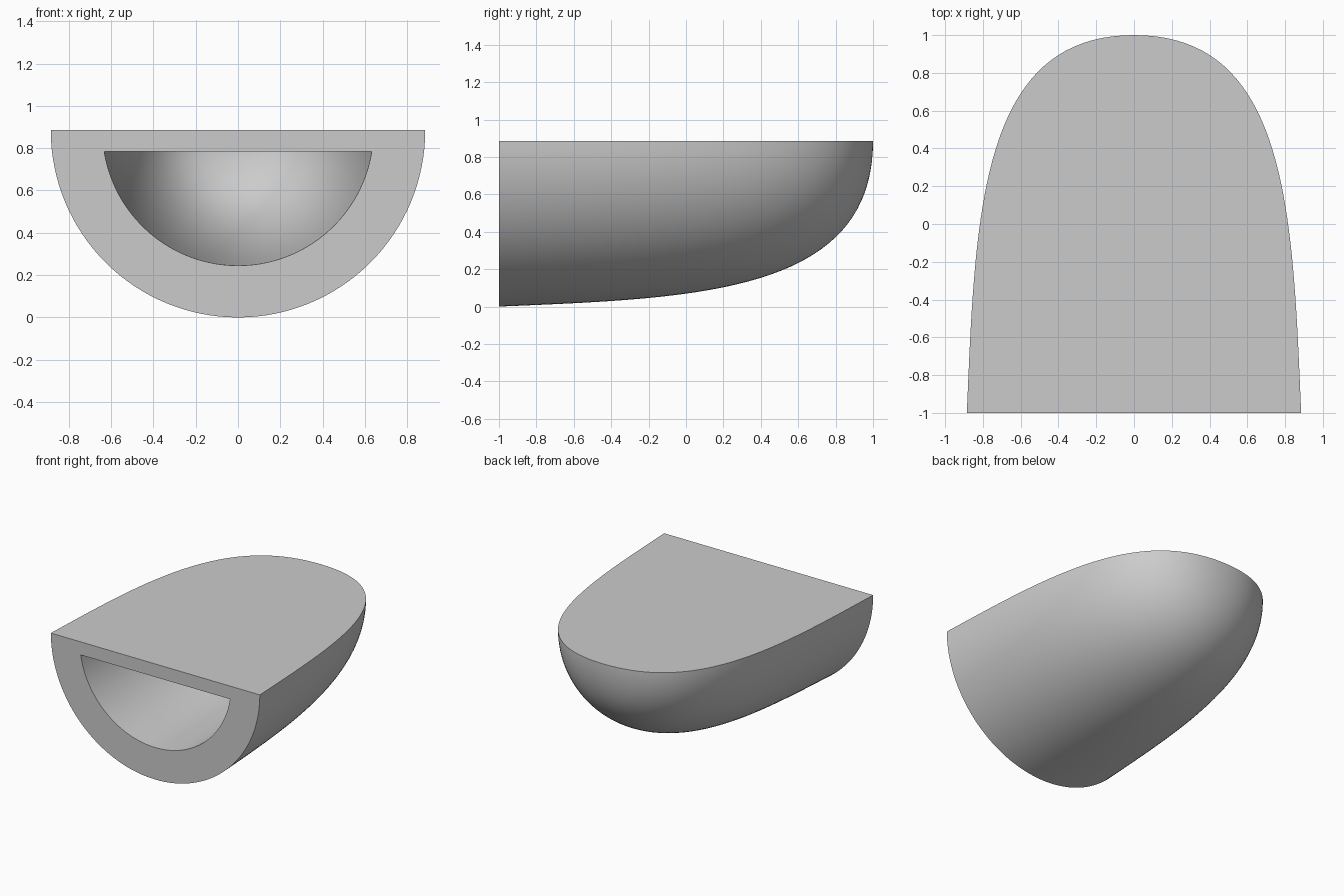
import bpy, bmesh, math

if "Cube" in bpy.data.objects:
    bpy.data.objects.remove(bpy.data.objects["Cube"])

SEG, STEPS = 64, 40
AXIS_Z, WALL, LID = 0.885, 0.245, 0.10


def bezier(t, pts):
    s = 1 - t
    w = (s**3, 3 * s * s * t, 3 * s * t * t, t**3)
    return [sum(k * p[i] for k, p in zip(w, pts)) for i in (0, 1)]


# Side profile of the hull as (radius, y), and its inward offset for the hollow
ctrl = [(0.885, -1), (0.84, 0.05), (0.82, 1), (0, 1)]
outer = [bezier(i / STEPS, ctrl) for i in range(STEPS + 1)]
inner = []
for i, (r, y) in enumerate(outer):
    a, b = outer[max(i - 1, 0)], outer[min(i + 1, STEPS)]
    dr, dy = b[0] - a[0], b[1] - a[1]
    n = math.hypot(dr, dy)
    if i == STEPS:
        dr, dy = -n, 0
    inner.append((r - WALL * dy / n, y + WALL * dr / n))
inner[0] = (inner[0][0], -1)
# Keep only the part of the hollow that lies below its flat ceiling
kept = [p for p in inner if p[0] > LID]
(r0, y0), (r1, y1) = kept[-1], inner[len(kept)]
f = (r0 - LID) / (r0 - r1)
inner = kept + [(LID, y0 + f * (y1 - y0))]

bm = bmesh.new()


def half_shell(profile, drop):
    """Sweep arcs hanging below a flat chord; close the chord with a flat face."""
    rings = []
    for r, y in profile[:-1]:
        a0 = math.asin(drop / r)
        ring = []
        for j in range(SEG + 1):
            a = a0 + (math.pi - 2 * a0) * j / SEG
            ring.append(bm.verts.new((r * math.cos(a), y, AXIS_Z - r * math.sin(a))))
        rings.append(ring)
    tip = bm.verts.new((0, profile[-1][1], AXIS_Z - drop))
    for p, q in zip(rings, rings[1:]):
        for j in range(SEG):
            bm.faces.new((p[j], p[j + 1], q[j + 1], q[j]))
    for j in range(SEG):
        bm.faces.new((rings[-1][j], rings[-1][j + 1], tip))
    bm.faces.new([g[0] for g in rings] + [tip] + [g[-1] for g in reversed(rings)])
    return rings[0]


hull_rim = half_shell(outer, 0)
hollow_rim = half_shell(inner, LID)

# Flat front face around the opening
for j in range(SEG + 1):
    k = (j + 1) % (SEG + 1)
    bm.faces.new((hull_rim[j], hull_rim[k], hollow_rim[k], hollow_rim[j]))
bmesh.ops.recalc_face_normals(bm, faces=bm.faces)

mesh = bpy.data.meshes.new("hollow_half_dome")
bm.to_mesh(mesh)
bm.free()
body = bpy.data.objects.new("hollow_half_dome", mesh)
bpy.context.collection.objects.link(body)

grey = bpy.data.materials.new("light_grey")
grey.diffuse_color = (0.6, 0.6, 0.6, 1)
grey.use_nodes = True
grey.node_tree.nodes["Principled BSDF"].inputs["Base Color"].default_value = grey.diffuse_color
mesh.materials.append(grey)

bpy.context.view_layer.objects.active = body
body.select_set(True)
bpy.ops.object.shade_smooth_by_angle(angle=math.radians(30))
